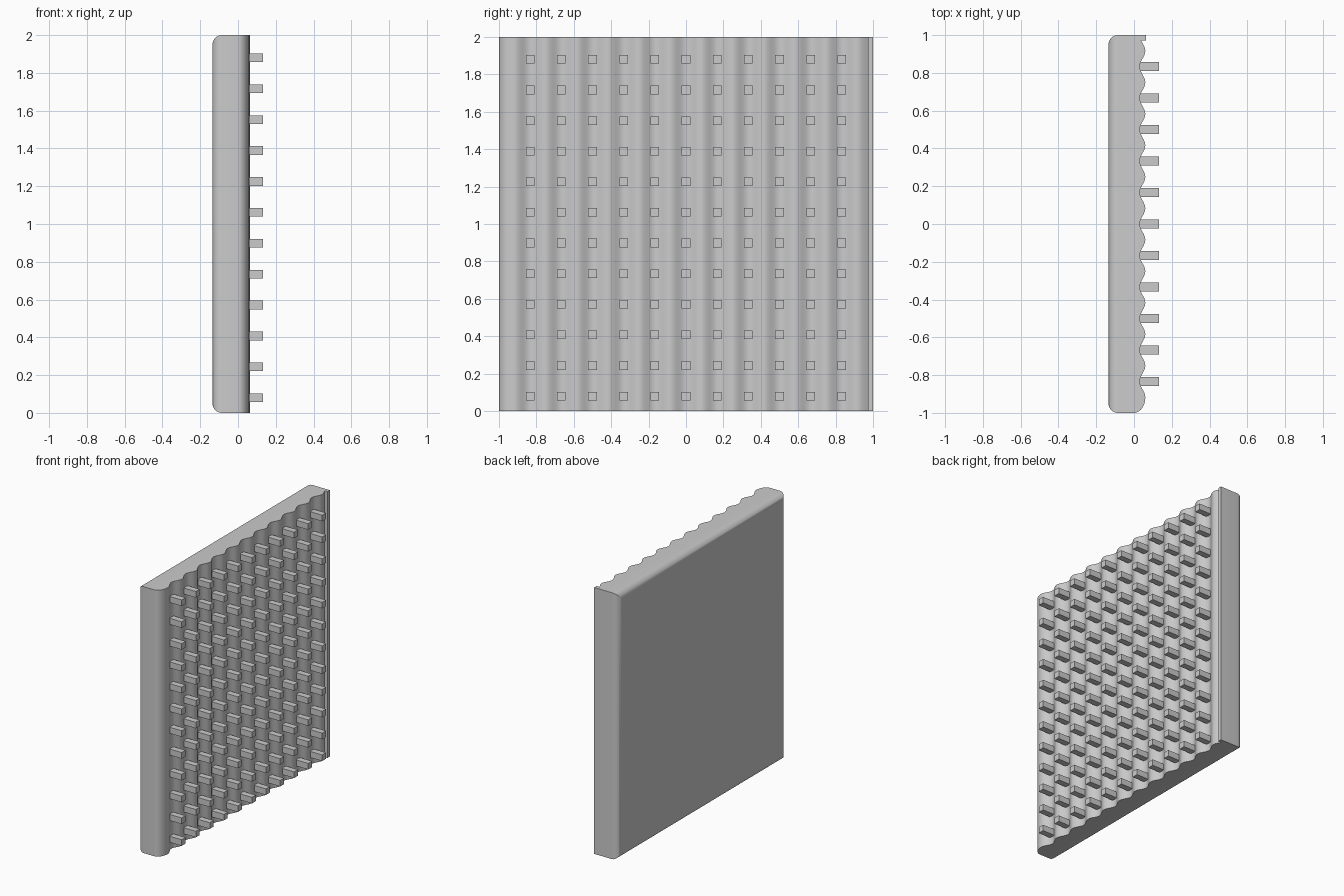
import bpy, bmesh, math
from mathutils import Matrix

if "Cube" in bpy.data.objects:
    bpy.data.objects.remove(bpy.data.objects["Cube"])

HEIGHT, BACK, PITCH = 2.0, -0.135, 1 / 6
PEG, PEG_IN, PEG_OUT = 0.046, 0.015, 0.132


def make_object(name, bm):
    bmesh.ops.recalc_face_normals(bm, faces=bm.faces)
    mesh = bpy.data.meshes.new(name)
    bm.to_mesh(mesh)
    bm.free()
    obj = bpy.data.objects.new(name, mesh)
    bpy.context.collection.objects.link(obj)
    return obj


def panel_outline():
    # Plan outline: flat back, rounded near corner, rippled face, end lip
    pts = [(BACK, 1.0), (BACK, -1.0)]
    crest = -1 + PITCH / 2
    for i in range(10):
        a = math.pi / 2 * i / 10
        pts.append((0.06 * math.sin(a), crest - PITCH / 2 * math.cos(a)))
    steps = 16
    end = 0.972
    count = int((end - crest) / PITCH * steps)
    for i in range(count + 1):
        pts.append((0.045 + 0.015 * math.cos(2 * math.pi * i / steps),
                    crest + PITCH * i / steps))
    pts += [(0.037, end), (0.063, end), (0.063, 1.0)]
    return pts


# Rippled panel with its four back edges rounded
bm = bmesh.new()
base = bm.faces.new([bm.verts.new((x, y, 0)) for x, y in panel_outline()])
ext = bmesh.ops.extrude_face_region(bm, geom=[base])
top = [v for v in ext["geom"] if isinstance(v, bmesh.types.BMVert)]
bmesh.ops.translate(bm, verts=top, vec=(0, 0, HEIGHT))
bmesh.ops.recalc_face_normals(bm, faces=bm.faces)
back_edges = [e for e in bm.edges
              if all(abs(v.co.x - BACK) < 1e-5 for v in e.verts)]
bmesh.ops.bevel(bm, geom=back_edges, offset=0.05, segments=8,
                profile=0.5, affect='EDGES')
panel = make_object("rippled_panel", bm)
bpy.context.view_layer.objects.active = panel
panel.select_set(True)
bpy.ops.object.shade_smooth_by_angle(angle=math.radians(32))

# Square pegs: 11 columns in the ripple valleys, 12 rows
bm = bmesh.new()
for col in range(11):
    for row in range(12):
        place = Matrix.Translation(((PEG_IN + PEG_OUT) / 2,
                                    (col - 5) * PITCH,
                                    0.08 + row * 1.8 / 11))
        size = Matrix.Diagonal((PEG_OUT - PEG_IN, PEG, PEG, 1))
        bmesh.ops.create_cube(bm, size=1, matrix=place @ size)
make_object("pegs", bm)
